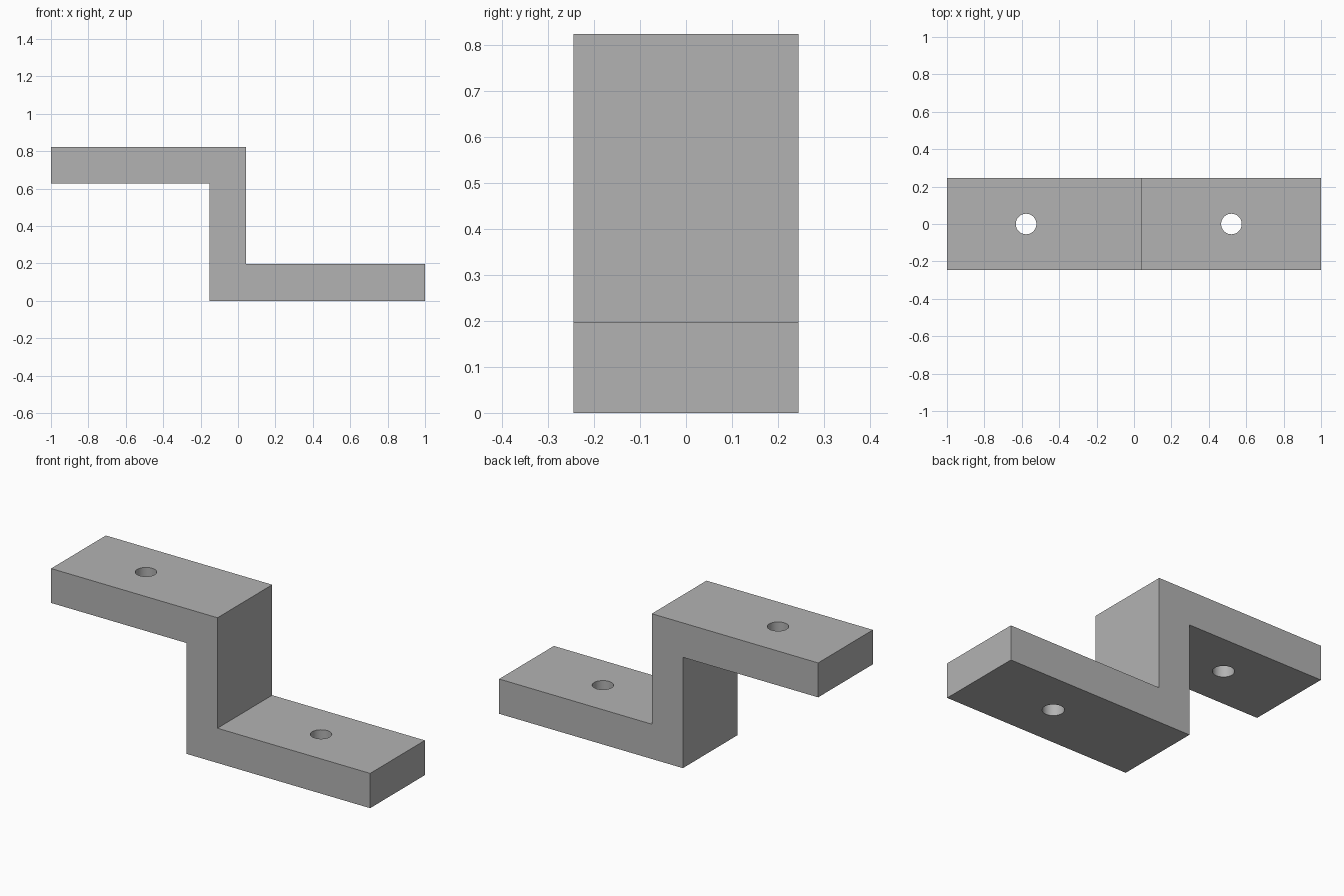
import bpy
import bmesh

cube = bpy.data.objects.get("Cube")
if cube:
    bpy.data.objects.remove(cube, do_unlink=True)

HALF_DEPTH = 0.245
TOP, UNDERSIDE, FOOT = 0.823, 0.628, 0.197
WALL_LEFT, WALL_RIGHT = -0.152, 0.043
HOLE_RADIUS = 0.055

grey = bpy.data.materials.new("plain grey")
grey.use_nodes = True
grey.diffuse_color = (0.45, 0.45, 0.45, 1)
grey.node_tree.nodes["Principled BSDF"].inputs["Base Color"].default_value = grey.diffuse_color

# Z-shaped profile extruded along the depth
profile = [(-1, UNDERSIDE), (WALL_LEFT, UNDERSIDE), (WALL_LEFT, 0), (1, 0),
           (1, FOOT), (WALL_RIGHT, FOOT), (WALL_RIGHT, TOP), (-1, TOP)]
bm = bmesh.new()
face = bm.faces.new([bm.verts.new((x, -HALF_DEPTH, z)) for x, z in profile])
extruded = bmesh.ops.extrude_face_region(bm, geom=[face])["geom"]
bmesh.ops.translate(bm, vec=(0, 2 * HALF_DEPTH, 0),
                    verts=[v for v in extruded if isinstance(v, bmesh.types.BMVert)])
bmesh.ops.recalc_face_normals(bm, faces=bm.faces)
mesh = bpy.data.meshes.new("z_bracket")
bm.to_mesh(mesh)
bm.free()
mesh.materials.append(grey)
bracket = bpy.data.objects.new("z_bracket", mesh)
bpy.context.collection.objects.link(bracket)


def drill(name, x, z):
    """Cut a round vertical screw hole through one flange."""
    bpy.ops.mesh.primitive_cylinder_add(vertices=48, radius=HOLE_RADIUS,
                                        depth=0.3, location=(x, 0, z))
    cutter = bpy.context.object
    cutter.name = name
    cutter.hide_render = True
    cutter.data.materials.append(grey)
    cut = bracket.modifiers.new(name, "BOOLEAN")
    cut.operation = "DIFFERENCE"
    cut.solver = "EXACT"
    cut.object = cutter
    bpy.ops.object.select_all(action="DESELECT")
    bracket.select_set(True)
    bpy.context.view_layer.objects.active = bracket
    bpy.ops.object.modifier_apply(modifier=cut.name)
    bpy.data.objects.remove(cutter, do_unlink=True)


# One hole in each flange
drill("upper_hole_cutter", -0.577, (TOP + UNDERSIDE) / 2)
drill("lower_hole_cutter", 0.521, FOOT / 2)

# Smooth hole walls, crisp outer edges
bpy.ops.object.shade_smooth_by_angle()
